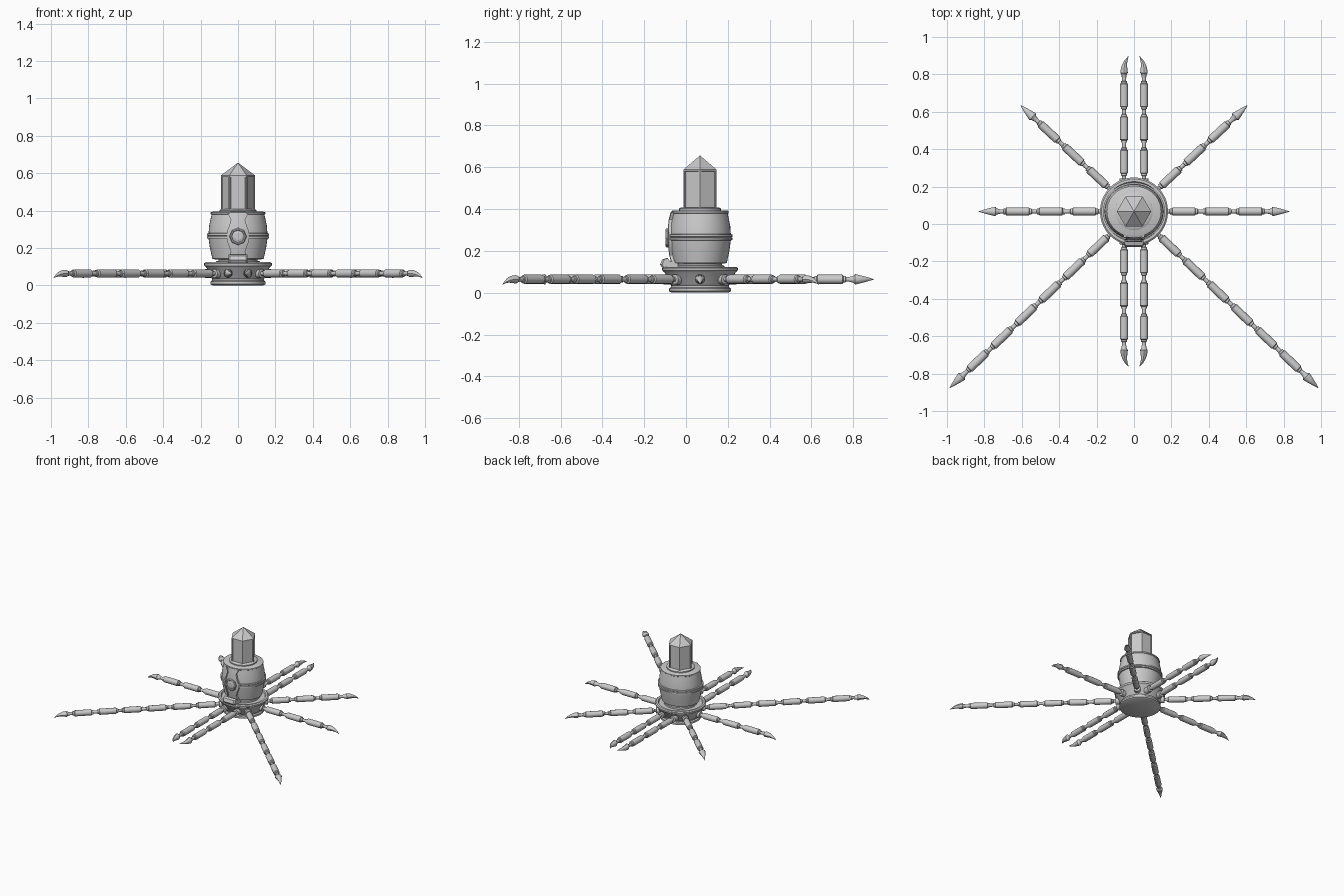
import bpy, bmesh, math
from mathutils import Matrix, Vector

if "Cube" in bpy.data.objects:
    bpy.data.objects.remove(bpy.data.objects["Cube"], do_unlink=True)

CY = 0.067          # centre of the body in y
LEG_Z = 0.064
PITCH = 0.178       # spacing of leg segments
BX, BY = 1.035, 0.97  # barrel is slightly wider than deep

stone = bpy.data.materials.new("grey stone")
stone.use_nodes = True
stone.diffuse_color = (0.6, 0.6, 0.6, 1)
stone.node_tree.nodes["Principled BSDF"].inputs["Base Color"].default_value = (0.6, 0.6, 0.6, 1)


def finish(bm, name, matrix=Matrix(), smooth=True):
    bmesh.ops.recalc_face_normals(bm, faces=bm.faces[:])
    mesh = bpy.data.meshes.new(name)
    bm.to_mesh(mesh)
    bm.free()
    mesh.materials.append(stone)
    ob = bpy.data.objects.new(name, mesh)
    bpy.context.collection.objects.link(ob)
    ob.matrix_world = matrix
    bpy.ops.object.select_all(action='DESELECT')
    ob.select_set(True)
    bpy.context.view_layer.objects.active = ob
    if smooth:
        bpy.ops.object.shade_smooth_by_angle(angle=math.radians(32))
    return ob


def skin(bm, rings):
    """Join equal rings of points with quads and cap both ends."""
    loops = [[bm.verts.new(p) for p in ring] for ring in rings]
    n = len(loops[0])
    for a, b in zip(loops, loops[1:]):
        for i in range(n):
            j = (i + 1) % n
            bm.faces.new((a[i], a[j], b[j], b[i]))
    bm.faces.new(loops[0][::-1])
    bm.faces.new(loops[-1])


def circle(rx, ry, z, n, shift=0):
    return [(rx * math.cos(math.tau * i / n), ry * math.sin(math.tau * i / n) + shift, z)
            for i in range(n)]


def lathe(name, profile, n=32, matrix=Matrix(), smooth=True, sx=1, sy=1):
    bm = bmesh.new()
    skin(bm, [circle(r * sx, r * sy, z, n) for r, z in profile])
    return finish(bm, name, matrix, smooth)


body = Matrix.Translation((0, CY, 0))

# Flared base with foot ring and top flange
lathe("base", [(0.135, 0), (0.148, 0.007), (0.148, 0.02), (0.139, 0.026), (0.139, 0.035),
               (0.146, 0.042), (0.168, 0.095), (0.18, 0.105), (0.182, 0.118), (0.174, 0.124),
               (0.16, 0.124), (0.155, 0.115), (0.125, 0.115)], 40, body)
lathe("neck", [(0.118, 0.11), (0.118, 0.128), (0.105, 0.132), (0.105, 0.145)], 40, body)

# Barrel: (radius, height)
barrel = [(0.122, 0.14), (0.133, 0.143), (0.135, 0.155), (0.145, 0.2), (0.152, 0.25),
          (0.16, 0.252), (0.16, 0.262), (0.156, 0.265), (0.16, 0.268), (0.16, 0.278),
          (0.152, 0.28), (0.149, 0.32), (0.137, 0.378), (0.141, 0.381), (0.141, 0.39),
          (0.133, 0.394)]
lathe("barrel", barrel, 40, body, sx=BX, sy=BY)
lathe("crystal_collar", [(0.1, 0.39), (0.1, 0.402), (0.09, 0.408)], 32, body)


# Six-sided crystal with recessed panels and a pointed cap
bm = bmesh.new()
skin(bm, [circle(r, r, z, 6) for r, z in [(0.092, 0.4), (0.092, 0.588), (0.002, 0.655)]])
bm.normal_update()
sides = [f for f in bm.faces if abs(f.normal.z) < 0.1]
bmesh.ops.inset_individual(bm, faces=sides, thickness=0.01)
bmesh.ops.inset_individual(bm, faces=sides, thickness=0.001, depth=-0.006)
finish(bm, "crystal", body, smooth=False)


def barrel_radius(z):
    hull = [barrel[i] for i in (1, 3, 4, 11, 12)]
    for (r0, z0), (r1, z1) in zip(hull, hull[1:]):
        if z <= z1:
            return r0 + (r1 - r0) * (z - z0) / (z1 - z0)
    return hull[-1][0]


def front_y(x, z, lift):
    r = barrel_radius(z) + lift
    return -BY * math.sqrt(r * r - (x / BX) ** 2)


# Front strap hugging the barrel: (half width, height)
outline = [(0.05, 0.145), (0.038, 0.18), (0.05, 0.215), (0.06, 0.24), (0.06, 0.285),
           (0.05, 0.31), (0.038, 0.35), (0.055, 0.386)]


def strap(name, inner, outer, lift):
    """Curved strip across the barrel front between two fractions of the outline."""
    bm = bmesh.new()
    steps = [inner + (outer - inner) * k / 6 for k in range(7)]
    rings = []
    for w, z in outline:
        front = [(w * s, front_y(w * s, z, lift), z) for s in steps]
        back = [(w * s, front_y(w * s, z, -0.01), z) for s in reversed(steps)]
        rings.append(front + back)
    skin(bm, rings)
    finish(bm, name, body)


strap("front_strap", -1, 1, 0.008)
strap("strap_rim_left", 0.8, 1, 0.014)
strap("strap_rim_right", -1, -0.8, 0.014)

# Round medallion on the strap
facing = Matrix.Translation((0, CY - 0.145, 0.262)) @ Matrix.Rotation(math.pi / 2, 4, 'X')
lathe("medallion", [(0.046, 0), (0.046, 0.014), (0.042, 0.019), (0.036, 0.019),
                    (0.033, 0.014), (0.02, 0.018)], 8, facing, smooth=False)

# Foot of the strap, resting on the flange
bm = bmesh.new()
side_shape = [(-0.11, 0.12), (-0.185, 0.12), (-0.195, 0.135), (-0.185, 0.158),
              (-0.165, 0.165), (-0.155, 0.148), (-0.12, 0.155)]
skin(bm, [[(x, y * k, z) for y, z in side_shape]
          for x, k in ((-0.052, 0.93), (-0.042, 0.98), (0.042, 0.98), (0.052, 0.93))])
finish(bm, "strap_foot", body)


def leg(name, origin, direction, bend, count, start=0.19):
    """Jointed leg of repeated segments along direction, ending in a claw."""
    axis = Vector(direction).normalized()
    hook = Vector(bend)
    side = hook.cross(axis)
    matrix = Matrix((side, hook, axis)).transposed().to_4x4()
    matrix.translation = Vector(origin)
    profile = [(0.024, 0.12), (0.024, start - 0.015), (0.011, start - 0.013)]
    for i in range(count):
        z = start + i * PITCH
        profile += [(0.011, z), (0.016, z + 0.002), (0.016, z + 0.012), (0.022, z + 0.016),
                    (0.022, z + 0.136), (0.016, z + 0.14), (0.016, z + 0.15), (0.011, z + 0.152)]
    tip = start + count * PITCH
    profile.append((0.011, tip + 0.005))
    lathe(name, profile, 12, matrix)
    # Claw: (fraction of length, half width, half depth, sideways drift)
    bm = bmesh.new()
    skin(bm, [circle(w, d, tip - 0.008 + t * 0.115, 12, s) for t, w, d, s in
              [(0, 0.012, 0.012, 0), (0.15, 0.016, 0.015, 0), (0.22, 0.025, 0.02, 0),
               (0.45, 0.019, 0.017, 0), (0.65, 0.013, 0.012, 0.004),
               (0.83, 0.007, 0.007, 0.012), (1, 0.001, 0.001, 0.024)]])
    finish(bm, name + "_claw", matrix)


DOWN = (0, 0, -1)
for sx, label in ((1, "left"), (-1, "right")):
    centre = (0, CY, LEG_Z)
    leg("side_leg_" + label, centre, (sx, 0, 0), DOWN, 3)
    leg("back_diagonal_leg_" + label, centre, (sx, 0.935, 0), DOWN, 3)
    leg("front_long_leg_" + label, centre, (sx, -0.957, 0), DOWN, 6)
    # Parallel pairs with claws curling towards each other
    pair = (sx * 0.053, CY, LEG_Z)
    leg("front_leg_" + label, pair, (0, -1, 0), (-sx, 0, 0), 3)
    leg("back_leg_" + label, pair, (0, 1, 0), (-sx, 0, 0), 3)
